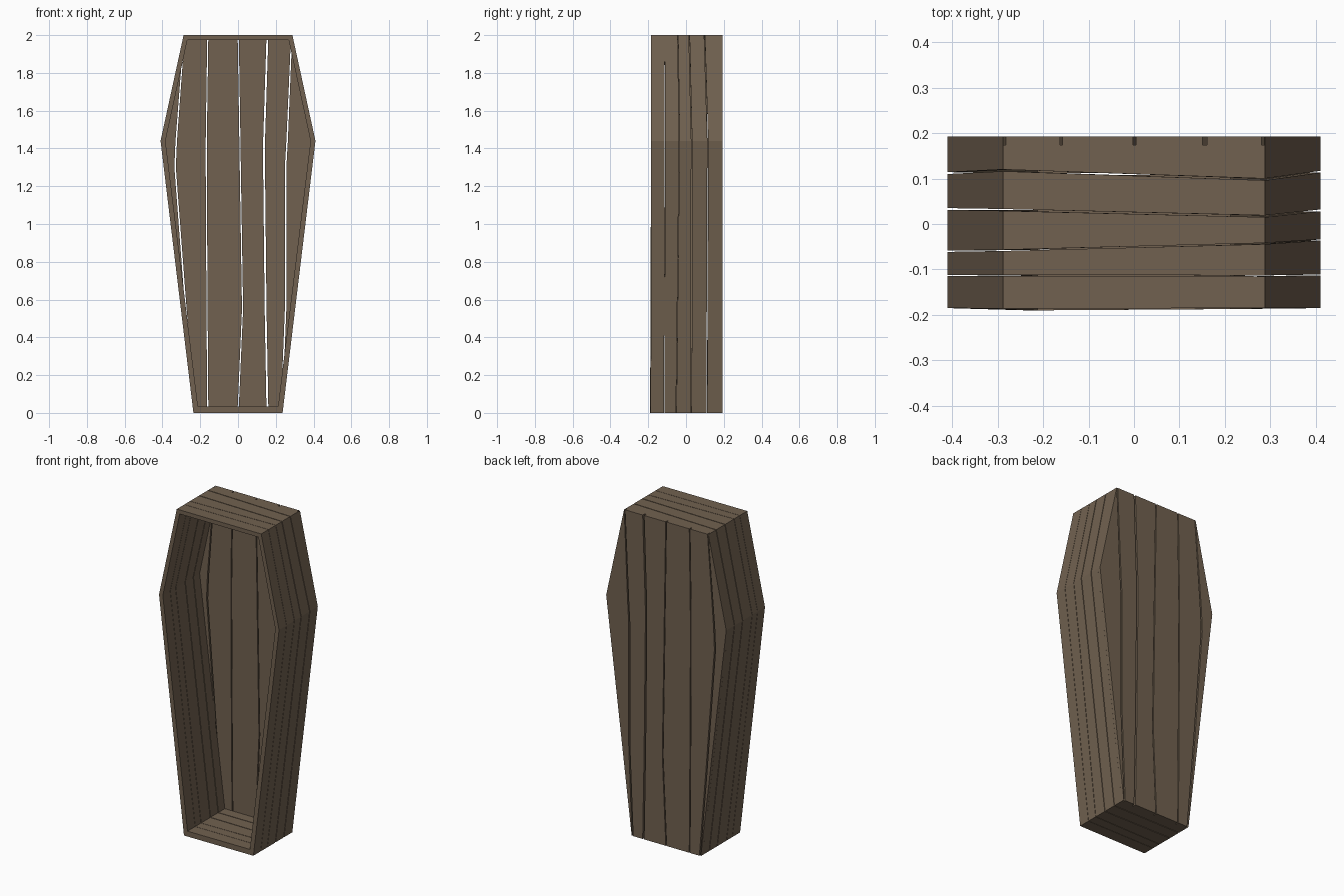
import bpy, bmesh

wood = bpy.data.materials.new("weathered_brown_wood")
wood.diffuse_color = (0.165, 0.120, 0.080, 1)


def make_object(name, verts, faces):
    mesh = bpy.data.meshes.new(name)
    mesh.from_pydata(verts, [], faces)
    bm = bmesh.new()
    bm.from_mesh(mesh)
    bmesh.ops.recalc_face_normals(bm, faces=bm.faces)
    bm.to_mesh(mesh)
    bm.free()
    mesh.materials.append(wood)
    ob = bpy.data.objects.new(name, mesh)
    bpy.context.collection.objects.link(ob)
    return ob


# Six-sided outline (x, z): outer and inner corners of the walls
outer = [(-0.236, 0), (0.236, 0), (0.41, 1.44), (0.288, 2), (-0.288, 2), (-0.41, 1.44)]
inner = [(-0.212, 0.033), (0.212, 0.033), (0.384, 1.44), (0.268, 1.975), (-0.268, 1.975), (-0.384, 1.44)]

# Depth of each joint between wall boards, at the six corners
joints = [
    [-0.190, -0.187, -0.185, -0.185, -0.186, -0.185],
    [-0.115, -0.115, -0.112, -0.114, -0.113, -0.113],
    [-0.058, -0.052, -0.035, -0.043, -0.058, -0.060],
    [0.033, 0.028, 0.030, 0.017, 0.031, 0.033],
    [0.110, 0.110, 0.115, 0.098, 0.118, 0.112],
    [0.174] * 6,
]
half_gaps = [0, 0.001, 0.0013, 0.002, 0.002, 0]

# Wall boards: stacked six-sided rings with narrow gaps
for r in range(5):
    verts, faces = [], []
    for c in range(6):
        y0 = joints[r][c] + half_gaps[r]
        y1 = joints[r + 1][c] - half_gaps[r + 1]
        (xo, zo), (xi, zi) = outer[c], inner[c]
        verts += [(xo, y0, zo), (xo, y1, zo), (xi, y1, zi), (xi, y0, zi)]
        a, b = c * 4, (c + 1) % 6 * 4
        for k in range(4):
            m = (k + 1) % 4
            faces.append((a + k, a + m, b + m, b + k))
    make_object(f"wall_boards_{r + 1}", verts, faces)

# Back boards: crooked vertical planks; joint x at each height
heights = [0, 0.55, 1.3, 1.44, 2]
seams = [
    [-0.236, -0.302, -0.393, -0.41, -0.288],
    [-0.230, -0.276, -0.333, -0.327, -0.286],
    [-0.160, -0.164, -0.168, -0.168, -0.160],
    [0.000, 0.024, 0.012, 0.010, 0.001],
    [0.156, 0.146, 0.138, 0.138, 0.156],
    [0.230, 0.252, 0.252, 0.260, 0.285],
    [0.236, 0.302, 0.393, 0.41, 0.288],
]
back_gaps = [0, 0.004, 0.003, 0.003, 0.005, 0.004, 0]

for p in range(6):
    verts, faces = [], []
    n = len(heights)
    for i, z in enumerate(heights):
        x0 = seams[p][i] + back_gaps[p]
        x1 = seams[p + 1][i] - back_gaps[p + 1]
        if p == 5:
            x0 = min(x0, x1 - 0.001)
        x1 = max(x1, x0 + 0.001)
        verts += [(x0, 0.174, z), (x1, 0.174, z), (x1, 0.193, z), (x0, 0.193, z)]
        if i < n - 1:
            for k in range(4):
                m = (k + 1) % 4
                faces.append((i * 4 + k, i * 4 + m, i * 4 + 4 + m, i * 4 + 4 + k))
    faces += [(0, 1, 2, 3), tuple(range(n * 4 - 4, n * 4))]
    make_object(f"back_board_{p + 1}", verts, faces)
